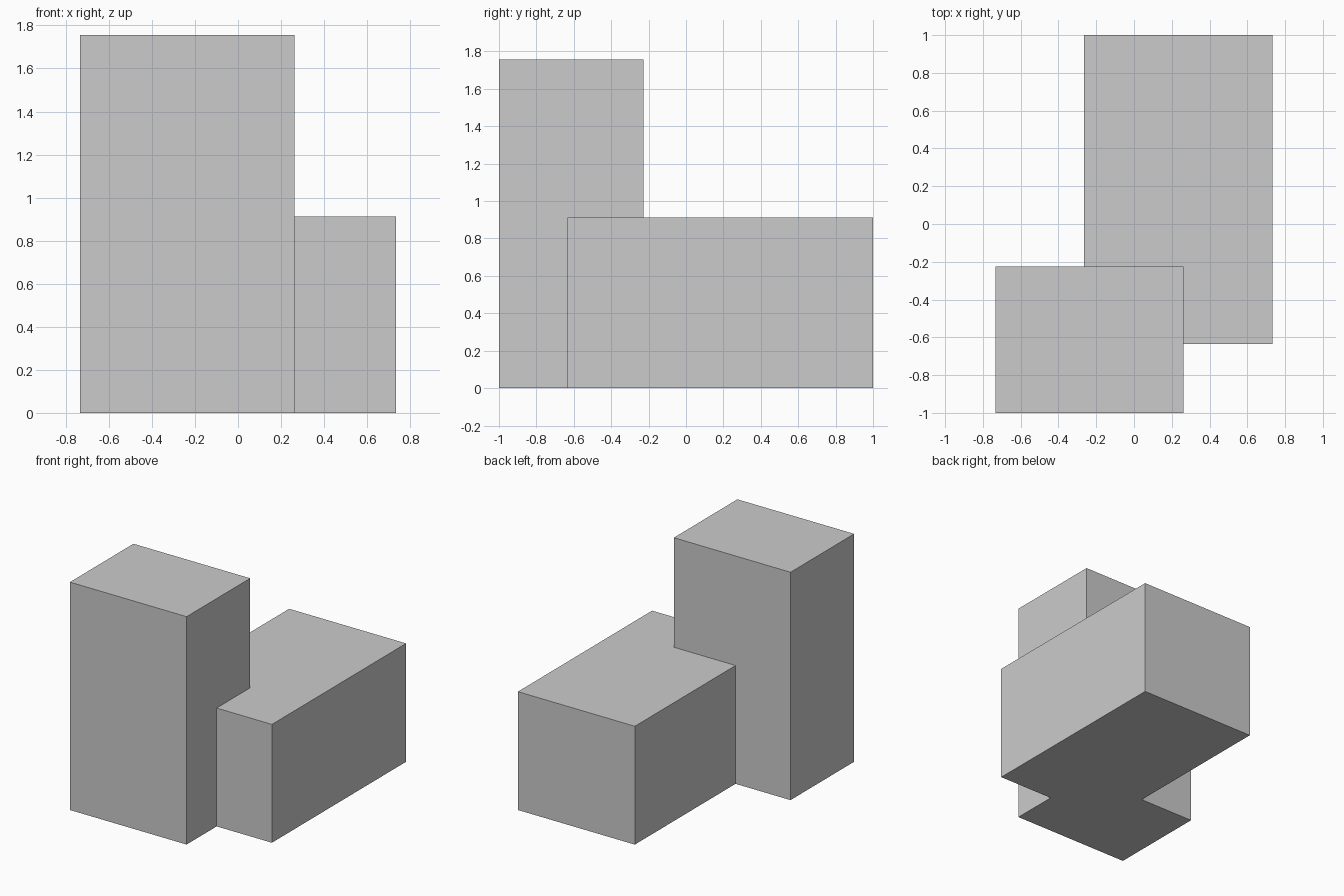
import bpy

if "Cube" in bpy.data.objects:
    bpy.data.objects.remove(bpy.data.objects["Cube"])


def box(name, lo, hi):
    """Axis-aligned box between two corners."""
    centre = [(a + b) / 2 for a, b in zip(lo, hi)]
    bpy.ops.mesh.primitive_cube_add(size=1, location=centre)
    obj = bpy.context.object
    obj.name = name
    obj.scale = [b - a for a, b in zip(lo, hi)]
    bpy.ops.object.transform_apply(location=False, rotation=False, scale=True)
    return obj


# Tall block at the front left
box("tall_block", (-0.733, -1.0, 0.0), (0.262, -0.226, 1.756))

# Low, long block behind it, overlapping one corner
box("low_block", (-0.264, -0.634, 0.0), (0.733, 1.0, 0.912))
